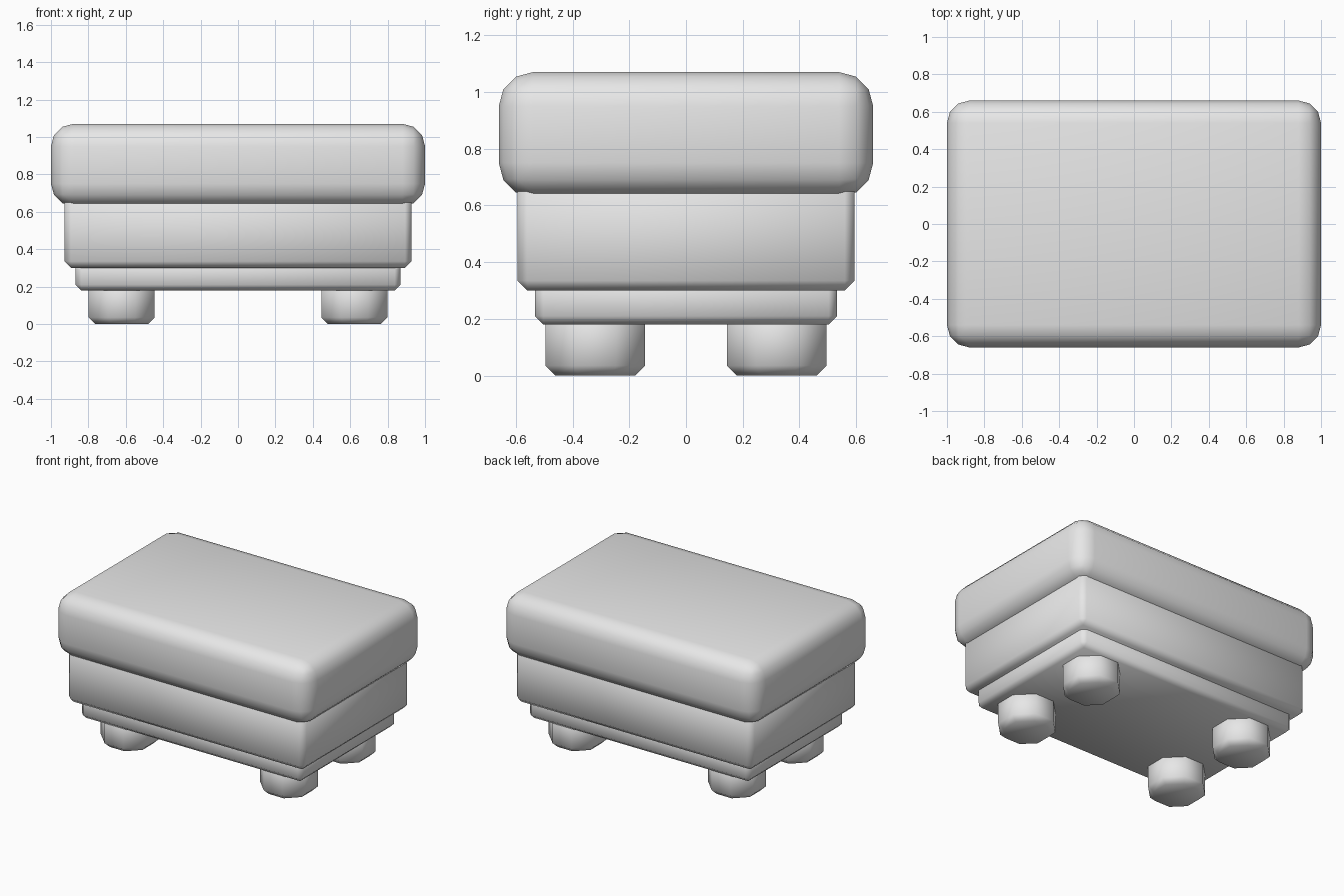
import bpy
import math

if "Cube" in bpy.data.objects:
    bpy.data.objects.remove(bpy.data.objects["Cube"], do_unlink=True)

# One plain material
grey = bpy.data.materials.new("light_grey")
grey.use_nodes = True
grey.diffuse_color = (0.8, 0.8, 0.8, 1)
grey.node_tree.nodes["Principled BSDF"].inputs["Base Color"].default_value = (0.8, 0.8, 0.8, 1)


def finish(obj, name, bevel, segments, limit):
    """Name, colour, bevel and smooth a part."""
    obj.name = name
    obj.data.materials.append(grey)
    mod = obj.modifiers.new("Bevel", "BEVEL")
    mod.width = bevel
    mod.segments = segments
    mod.limit_method = "ANGLE"
    mod.angle_limit = math.radians(limit)
    bpy.ops.object.modifier_apply(modifier=mod.name)
    bpy.ops.object.shade_smooth_by_angle(angle=math.radians(60))


def rounded_box(name, half_x, half_y, bottom, top, bevel, segments):
    bpy.ops.mesh.primitive_cube_add(size=2, location=(0, 0, (bottom + top) / 2))
    obj = bpy.context.object
    obj.scale = (half_x, half_y, (top - bottom) / 2)
    bpy.ops.object.transform_apply(location=False, rotation=False, scale=True)
    finish(obj, name, bevel, segments, 30)


# Stacked body, from the seat down
rounded_box("cushion", 1.0, 0.66, 0.63, 1.07, 0.12, 3)
rounded_box("base", 0.928, 0.595, 0.30, 0.70, 0.035, 1)
rounded_box("plinth", 0.868, 0.533, 0.18, 0.36, 0.03, 1)

# Four octagonal feet with chamfered bottoms, tops sunk into the plinth
across = 0.352
for side, sx in (("left", 1), ("right", -1)):
    for end, sy in (("front", -1), ("back", 1)):
        bpy.ops.mesh.primitive_cylinder_add(
            vertices=8, radius=across / 2 / math.cos(math.pi / 8), depth=0.24,
            location=(sx * 0.622, sy * 0.32, 0.12))
        foot = bpy.context.object
        # Turn so that flat sides face the axes
        xs = max(v.co.x for v in foot.data.vertices)
        if xs > across / 2 + 0.005:
            foot.rotation_euler.z = math.pi / 8
            bpy.ops.object.transform_apply(location=False, rotation=True, scale=False)
        finish(foot, f"{end}_{side}_foot", 0.035, 1, 60)
